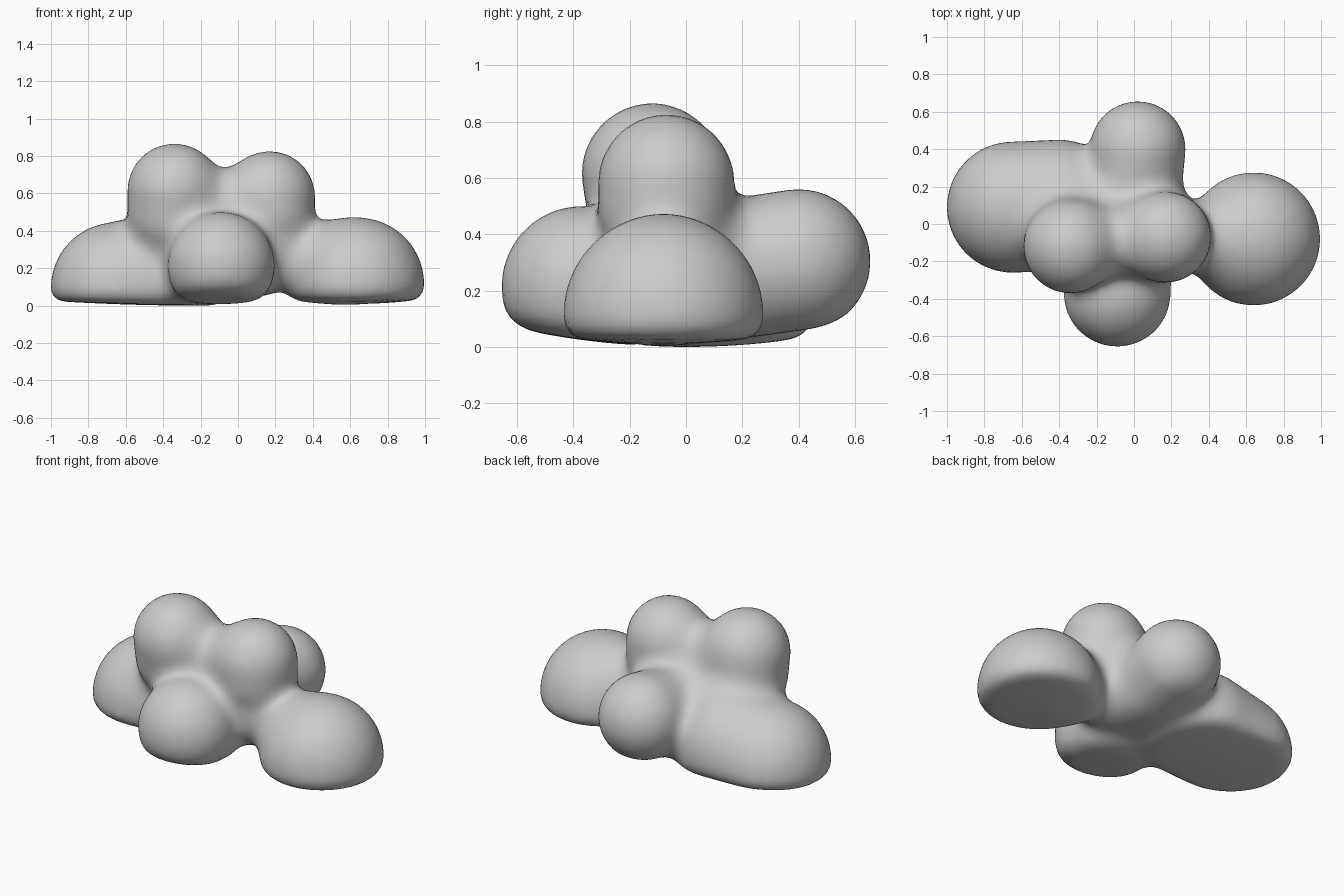
import bpy
import bmesh
from mathutils import Vector

cube = bpy.data.objects.get("Cube")
if cube:
    bpy.data.objects.remove(cube, do_unlink=True)

# Rounded lobes: start point, end point, radius
RIGHT = Vector((0.64, -0.08, 0.12))
LOBES = [(Vector(a), Vector(b), r) for a, b, r in (
    ((-0.65, 0.09, 0.1), (-0.4, 0.1, 0.15), 0.35),      # low left lobe
    ((-0.34, -0.12, 0.62), (-0.34, -0.1, 0.5), 0.25),   # tall left lobe
    ((0.17, -0.07, 0.59), (0.17, -0.07, 0.5), 0.24),    # tall right lobe
    ((-0.09, -0.37, 0.22), (-0.09, -0.3, 0.22), 0.285), # front lobe
    ((0.02, 0.4, 0.31), (0.0, 0.2, 0.28), 0.255),       # back lobe
    ((-0.2, 0.0, 0.3), (0.05, 0.0, 0.3), 0.25),         # core
    ((-0.34, -0.1, 0.55), (0.17, -0.07, 0.55), 0.17),   # bridge between tall lobes
    ((0.2, -0.07, 0.28), (0.55, -0.08, 0.24), 0.18),    # neck to right lobe
    (RIGHT, RIGHT, 0.355),                              # low right lobe
)]


def soft_min(a, b, k):
    h = max(k - abs(a - b), 0) / k
    return min(a, b) - h * h * k / 4


def capsule(p, a, b, r):
    ab = b - a
    t = (p - a).dot(ab) / max(ab.length_squared, 1e-6)
    return (p - a - ab * min(max(t, 0), 1)).length - r


def field(p):
    """Softly blended lobes over a gently bowed underside."""
    floors = (0.005 + 0.04 * (p.x + 0.2) ** 2 + 0.18 * p.y ** 2,
              0.015 + 0.2 * ((p.x - RIGHT.x) ** 2 + (p.y - RIGHT.y) ** 2))
    d = 10
    for a, b, r in LOBES[:-1]:
        d = soft_min(d, capsule(p, a, b, r), 0.1)
    d = -soft_min(-d, p.z - floors[0], 0.07)
    right = -soft_min(-capsule(p, *LOBES[-1]), p.z - floors[1], 0.07)
    return soft_min(d, right, 0.1)


def settle(p):
    """Move a point onto the blended surface."""
    e = 0.004
    for _ in range(4):
        d = field(p)
        g = Vector([field(p + e * axis) - d for axis in
                    (Vector((1, 0, 0)), Vector((0, 1, 0)), Vector((0, 0, 1)))]) / e
        step = g * (d / max(g.length_squared, 0.2))
        p = p - step * min(1, 0.08 / max(step.length, 1e-6))
        if abs(d) < 0.0005:
            break
    return p


# Rough cloud from overlapping balls with trimmed undersides
mesh = bpy.data.meshes.new("cloud")
for a, b, r in LOBES:
    for i in range(5):
        bm = bmesh.new()
        bm.from_mesh(mesh)
        ball = bmesh.ops.create_icosphere(bm, subdivisions=3, radius=r)["verts"]
        bmesh.ops.translate(bm, verts=ball, vec=a.lerp(b, i / 4))
        edges = {e for v in ball for e in v.link_edges}
        faces = {f for v in ball for f in v.link_faces}
        cut = bmesh.ops.bisect_plane(bm, geom=list(ball) + list(edges) + list(faces),
                                     plane_co=(0, 0, 0.03), plane_no=(0, 0, 1),
                                     clear_inner=True)["geom_cut"]
        rim = [e for e in cut if isinstance(e, bmesh.types.BMEdge)]
        if rim:
            bmesh.ops.holes_fill(bm, edges=rim, sides=0)
        bm.to_mesh(mesh)
        bm.free()
        if a == b:
            break

cloud = bpy.data.objects.new("cloud", mesh)
bpy.context.collection.objects.link(cloud)

# Fuse into one skin
fuse = cloud.modifiers.new("fuse", 'REMESH')
fuse.mode = 'VOXEL'
fuse.voxel_size = 0.032
skin = bpy.data.meshes.new_from_object(
    cloud.evaluated_get(bpy.context.evaluated_depsgraph_get()))
cloud.modifiers.clear()
cloud.data = skin
bpy.data.meshes.remove(mesh)
skin.name = "cloud"

# Even out the skin, then settle it on the blended surface
bm = bmesh.new()
bm.from_mesh(skin)
for _ in range(3):
    bmesh.ops.smooth_vert(bm, verts=bm.verts, factor=0.5, use_axis_x=True,
                          use_axis_y=True, use_axis_z=True)
for v in bm.verts:
    v.co = settle(v.co.copy())
bmesh.ops.smooth_vert(bm, verts=bm.verts, factor=0.3, use_axis_x=True,
                      use_axis_y=True, use_axis_z=True)
low = min(v.co.z for v in bm.verts)
bmesh.ops.translate(bm, verts=bm.verts, vec=(0, 0, -low))
for f in bm.faces:
    f.smooth = True
bm.to_mesh(skin)
bm.free()

# Colour
grey = bpy.data.materials.new("cloud grey")
grey.use_nodes = True
colour = (0.6, 0.6, 0.6, 1)
grey.diffuse_color = colour
grey.node_tree.nodes["Principled BSDF"].inputs["Base Color"].default_value = colour
skin.materials.clear()
skin.materials.append(grey)
